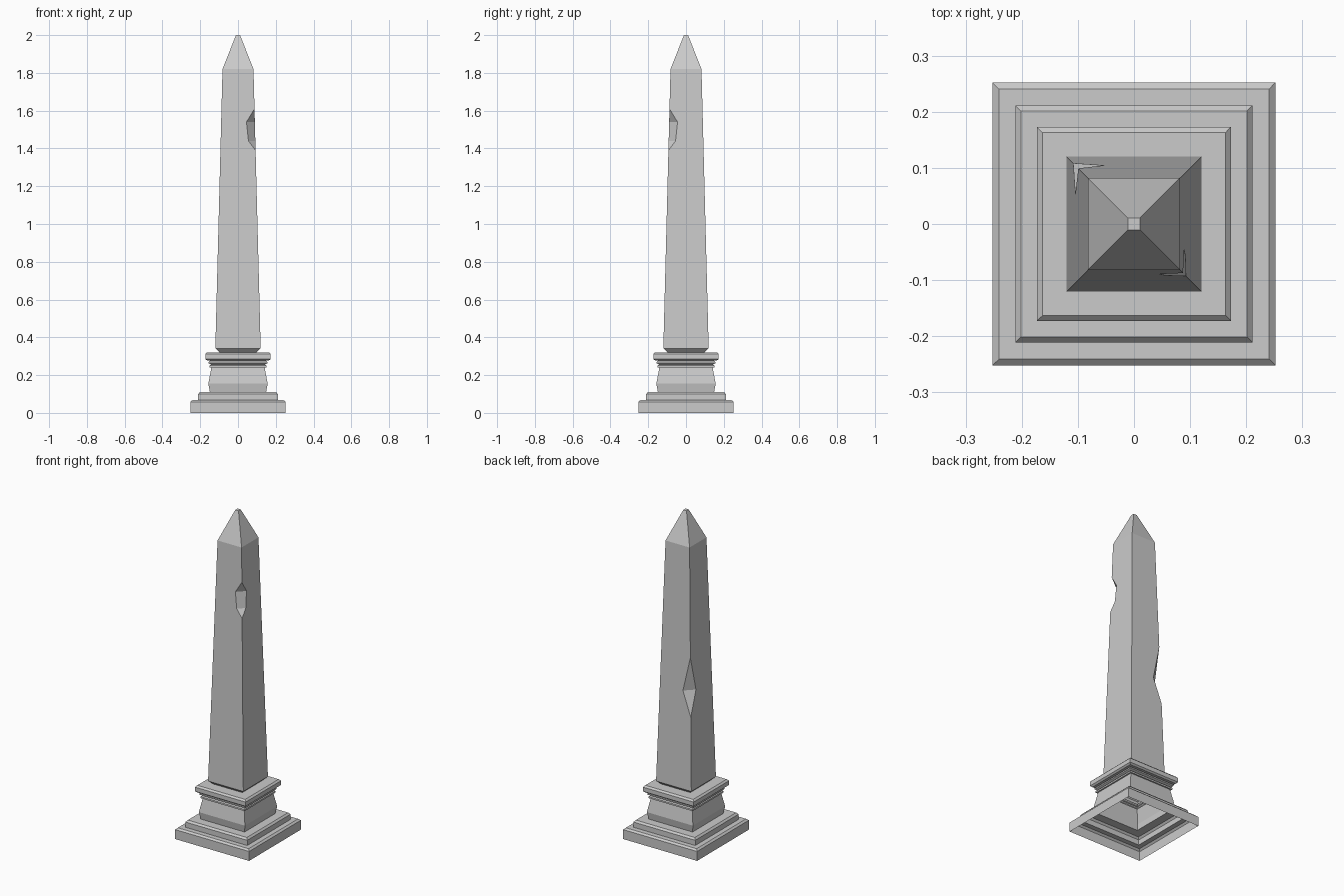
import bpy, bmesh
from mathutils import Vector

if "Cube" in bpy.data.objects:
    bpy.data.objects.remove(bpy.data.objects["Cube"])


def finish(bm, name):
    bmesh.ops.recalc_face_normals(bm, faces=bm.faces)
    me = bpy.data.meshes.new(name)
    bm.to_mesh(me)
    bm.free()
    ob = bpy.data.objects.new(name, me)
    bpy.context.collection.objects.link(ob)
    return ob


def square_stack(name, profile, cap_bottom=False):
    """Skin a (half width, z) profile into a four-sided stack."""
    bm = bmesh.new()
    rings = [[bm.verts.new((sx * h, sy * h, z))
              for sx, sy in ((-1, -1), (1, -1), (1, 1), (-1, 1))]
             for h, z in profile]
    for a, b in zip(rings, rings[1:]):
        for i in range(4):
            j = (i + 1) % 4
            bm.faces.new((a[i], a[j], b[j], b[i]))
    bm.faces.new(rings[-1])
    if cap_bottom:
        bm.faces.new(rings[0][::-1])
    return finish(bm, name)


def chip(target, sx, sy, profile):
    """Cut a corner chip; profile is (|x|+|y|, z), swept across the corner."""
    bm = bmesh.new()
    side = Vector((-sy, sx, 0)) * 0.3
    ends = [[bm.verts.new(Vector((sx * d / 2, sy * d / 2, z)) + side * s)
             for d, z in profile] for s in (-1, 1)]
    n = len(profile)
    for i in range(n):
        j = (i + 1) % n
        bm.faces.new((ends[0][i], ends[0][j], ends[1][j], ends[1][i]))
    bm.faces.new(ends[0])
    bm.faces.new(ends[1][::-1])
    cutter = finish(bm, "chip_cutter")
    cutter.hide_render = True
    mod = target.modifiers.new("chip", 'BOOLEAN')
    mod.operation = 'DIFFERENCE'
    mod.solver = 'EXACT'
    mod.object = cutter
    bpy.context.view_layer.objects.active = target
    bpy.ops.object.modifier_apply(modifier=mod.name)
    bpy.data.objects.remove(cutter)


# Stepped pedestal with mouldings, open underneath
square_stack("pedestal", [
    (0.252, 0), (0.252, 0.058), (0.241, 0.068),       # lower step
    (0.211, 0.068), (0.211, 0.100), (0.201, 0.111),   # upper step
    (0.149, 0.111), (0.157, 0.155), (0.141, 0.240),   # plinth block
    (0.150, 0.240), (0.150, 0.250), (0.142, 0.256),   # thin moulding
    (0.155, 0.262), (0.155, 0.270), (0.147, 0.277),
    (0.163, 0.277), (0.173, 0.285), (0.173, 0.311), (0.163, 0.321),  # cornice
])

# Tapered shaft with pyramid tip
shaft = square_stack("shaft", [
    (0.095, 0.318), (0.12, 0.342), (0.082, 1.82), (0.011, 2.0)], True)

# Chipped corners: front right and back left
chip(shaft, 1, -1, [(0.175, 1.61), (0.134, 1.54), (0.147, 1.44),
                    (0.186, 1.39), (0.4, 1.39), (0.4, 1.61)])
chip(shaft, -1, 1, [(0.198, 1.15), (0.157, 0.94), (0.217, 0.79),
                    (0.4, 0.79), (0.4, 1.15)])
